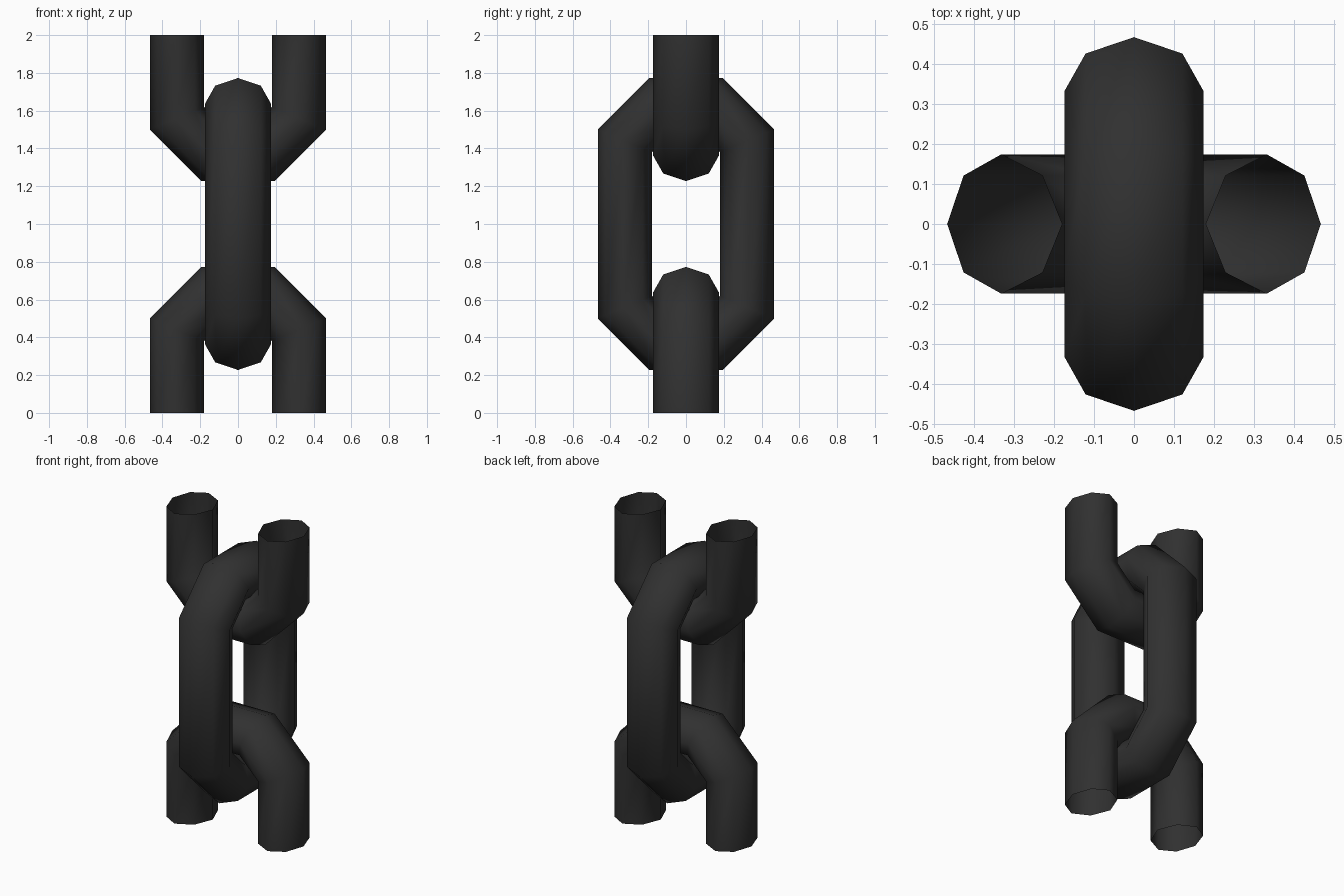
import bpy, bmesh, math
from mathutils import Matrix

if "Cube" in bpy.data.objects:
    bpy.data.objects.remove(bpy.data.objects["Cube"])

# dark iron, used for every link
iron = bpy.data.materials.new("dark iron")
iron.diffuse_color = (0.03, 0.03, 0.03, 1)
iron.use_nodes = True
iron.node_tree.nodes["Principled BSDF"].inputs["Base Color"].default_value = iron.diffuse_color

# eight-sided tube section: (distance from link axis, sideways offset)
half = [(0.467, 0), (0.426, 0.121), (0.332, 0.174), (0.229, 0.121), (0.18, 0)]
SECTION = half + [(u, -v) for u, v in half[-2:0:-1]]
BEND = 0.306                      # height of the bend centre above the link middle
C = math.cos(math.pi / 8)


def bend_ring(k):
    """Mitred section at one corner of the eight-sided loop."""
    a = math.radians(22.5 + 45 * k)
    lift = BEND if k < 4 else -BEND
    return [(u / C * math.cos(a), v, u / C * math.sin(a) + lift) for u, v in SECTION]


def flat_ring(side):
    """Section of a straight leg cut off at the link middle."""
    return [(side * u, v, 0) for u, v in SECTION]


def make_link(name, rings, closed, matrix):
    bm = bmesh.new()
    loops = [[bm.verts.new(p) for p in ring] for ring in rings]
    n = len(SECTION)
    pairs = list(zip(loops, loops[1:]))
    if closed:
        pairs.append((loops[-1], loops[0]))
    for a, b in pairs:
        for i in range(n):
            j = (i + 1) % n
            bm.faces.new((a[i], a[j], b[j], b[i]))
    bm.transform(matrix)
    bmesh.ops.recalc_face_normals(bm, faces=bm.faces)
    for f in bm.faces:
        f.smooth = True
    mesh = bpy.data.meshes.new(name)
    bm.to_mesh(mesh)
    bm.free()
    mesh.materials.append(iron)
    bpy.context.collection.objects.link(bpy.data.objects.new(name, mesh))


# whole link in the middle, turned a quarter
make_link("middle_link", [bend_ring(k) for k in range(8)], True,
          Matrix.Translation((0, 0, 1)) @ Matrix.Rotation(math.pi / 2, 4, 'Z'))

# open half links below and above
half_rings = [flat_ring(1)] + [bend_ring(k) for k in range(4)] + [flat_ring(-1)]
make_link("lower_half_link", half_rings, False, Matrix.Identity(4))
make_link("upper_half_link", half_rings, False,
          Matrix.Translation((0, 0, 2)) @ Matrix.Rotation(math.pi, 4, 'X'))
